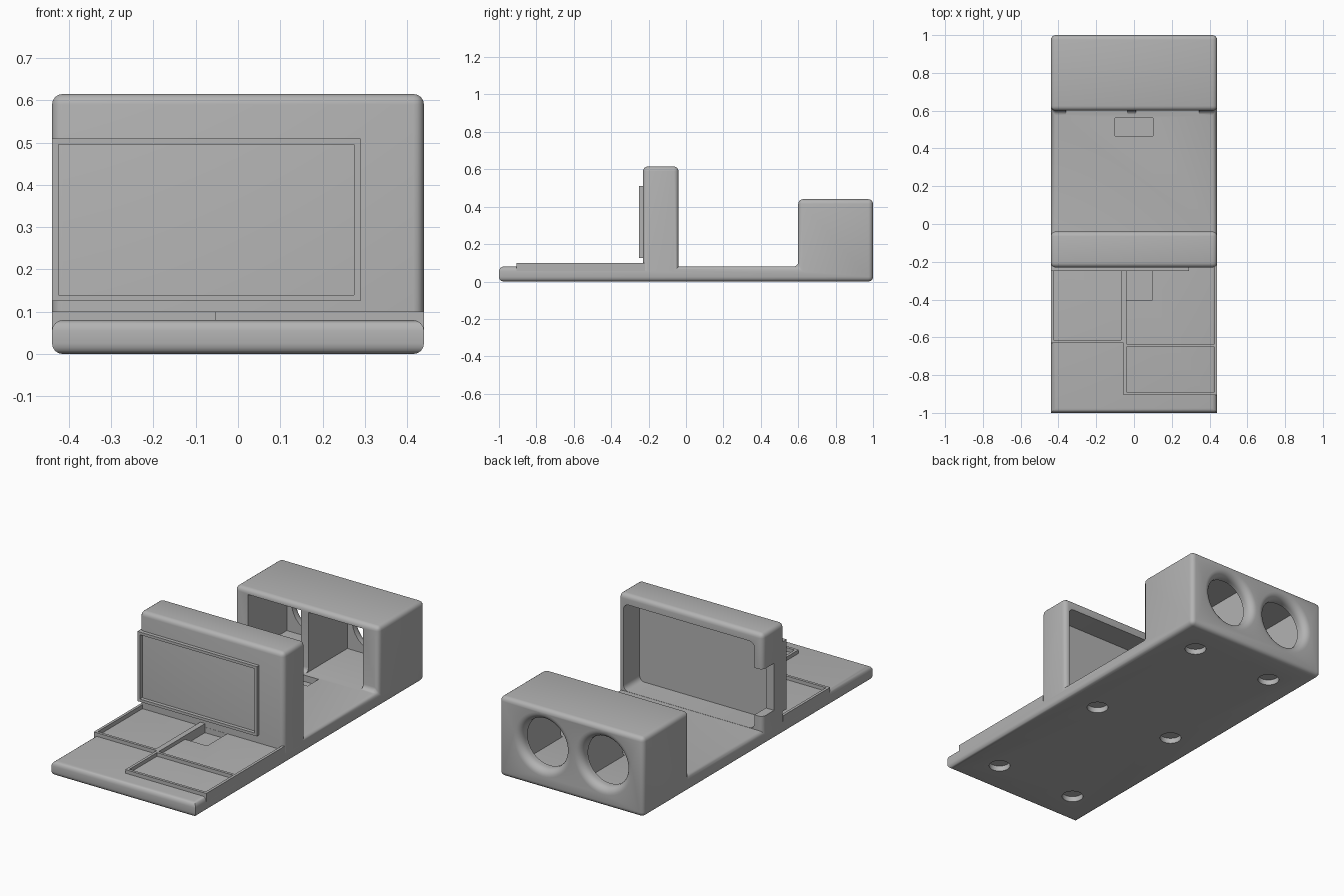
import bpy, bmesh, math
from mathutils import Vector

cube = bpy.data.objects.get("Cube")
if cube:
    bpy.data.objects.remove(cube, do_unlink=True)

grey = bpy.data.materials.new("plain_grey")
grey.use_nodes = True
grey.diffuse_color = (0.45, 0.45, 0.45, 1)
grey.node_tree.nodes["Principled BSDF"].inputs["Base Color"].default_value = (0.45, 0.45, 0.45, 1)


def make(name, bm):
    bmesh.ops.recalc_face_normals(bm, faces=bm.faces)
    me = bpy.data.meshes.new(name)
    bm.to_mesh(me)
    bm.free()
    me.materials.append(grey)
    ob = bpy.data.objects.new(name, me)
    bpy.context.scene.collection.objects.link(ob)
    return ob


def add_box(bm, x0, x1, y0, y1, z0, z1):
    vs = bmesh.ops.create_cube(bm, size=1)["verts"]
    for v in vs:
        v.co = Vector((x1 if v.co.x > 0 else x0, y1 if v.co.y > 0 else y0, z1 if v.co.z > 0 else z0))
    return vs


def box(name, *dims, round_y=0):
    bm = bmesh.new()
    add_box(bm, *dims)
    if round_y:
        edges = [e for e in bm.edges if abs(e.verts[0].co.y - e.verts[1].co.y) > 0.01]
        bmesh.ops.bevel(bm, geom=edges, offset=round_y, segments=4, affect='EDGES', profile=0.5)
    return make(name, bm)


def lathe_y(name, cx, cz, profile, n=48):
    # rings of (radius, y) swept around an axis along y
    bm = bmesh.new()
    rings = [[bm.verts.new((cx + r * math.cos(math.tau * i / n), y, cz + r * math.sin(math.tau * i / n)))
              for i in range(n)] for r, y in profile]
    for a, b in zip(rings, rings[1:]):
        for i in range(n):
            j = (i + 1) % n
            bm.faces.new((a[i], a[j], b[j], b[i]))
    bm.faces.new(rings[0])
    bm.faces.new(rings[-1])
    return make(name, bm)


# Body: side profile swept across the width, then rounded
W = 0.44
outline = [(-1, 0), (1, 0), (1, 0.44), (0.6, 0.44), (0.6, 0.08), (-0.04, 0.08),
           (-0.04, 0.615), (-0.23, 0.615), (-0.23, 0.08), (-1, 0.08)]
bm = bmesh.new()
face = bm.faces.new([bm.verts.new((-W, y, z)) for y, z in outline])
ext = bmesh.ops.extrude_face_region(bm, geom=[face])["geom"]
bmesh.ops.translate(bm, vec=(2 * W, 0, 0), verts=[g for g in ext if isinstance(g, bmesh.types.BMVert)])
bmesh.ops.recalc_face_normals(bm, faces=bm.faces)


def rounded(e):
    mid = (e.verts[0].co + e.verts[1].co) / 2
    front_corner = mid.y < -0.99 and abs(mid.x) > 0.1
    inner_corner = abs(mid.x) < 0.1 and abs(mid.z - 0.08) < 0.01 and -0.3 < mid.y < 0
    return not front_corner and not inner_corner


bmesh.ops.bevel(bm, geom=[e for e in bm.edges if rounded(e)], offset=0.025,
                segments=4, affect='EDGES', profile=0.5, clamp_overlap=True)
body = make("body", bm)

# Cutters: display cavity, side notch, two chambers, floor slots
cutters = [
    box("cavity_cutter", -0.39, 0.41, -0.18, 0.02, 0.081, 0.56, round_y=0.03),
    box("notch_cutter", -0.5, -0.36, -0.14, 0.02, 0.16, 0.42, round_y=0.015),
    box("right_chamber_cutter", -0.36, -0.035, 0.5, 0.94, 0.081, 0.41),
    box("left_chamber_cutter", 0.01, 0.345, 0.5, 0.94, 0.081, 0.41),
    box("rear_slot_cutter", -0.1, 0.1, 0.465, 0.56, 0.045, 0.15),
    box("front_slot_cutter", -0.04, 0.095, -0.405, -0.231, 0.05, 0.12),
]

# Flared round ports in the back wall
R, F = 0.135, 0.04
flare = [(R, 0.9)] + [(R + F * (1 - math.cos(t * math.pi / 12)), 1 - F + F * math.sin(t * math.pi / 12))
                      for t in range(7)] + [(R + F, 1.05)]
for x in (-0.195, 0.175):
    cutters.append(lathe_y("port_cutter", x, 0.24, flare))

# Blind round holes underneath
for x in (-0.25, 0.25):
    for y in (-0.8, 0, 0.8):
        bm = bmesh.new()
        bmesh.ops.create_cone(bm, cap_ends=True, segments=32, radius1=0.055, radius2=0.055, depth=0.06)
        bmesh.ops.translate(bm, vec=(x, y, 0), verts=bm.verts)
        cutters.append(make("foot_hole_cutter", bm))

for c in cutters:
    mod = body.modifiers.new("cut", 'BOOLEAN')
    mod.operation = 'DIFFERENCE'
    mod.solver = 'EXACT'
    mod.object = c
    c.hide_render = True

# Bake the cuts, drop the cutters
bpy.context.view_layer.update()
deps = bpy.context.evaluated_depsgraph_get()
baked = bpy.data.meshes.new_from_object(body.evaluated_get(deps))
body.modifiers.clear()
body.data = baked
for c in cutters:
    bpy.data.objects.remove(c, do_unlink=True)
bpy.ops.object.select_all(action='DESELECT')
body.select_set(True)
bpy.context.view_layer.objects.active = body
bpy.ops.object.shade_smooth_by_angle(angle=math.radians(32))

# Low tray rails on the front deck
T = 0.015


def rails(name, x0, x1, y0, y1):
    bm = bmesh.new()
    add_box(bm, x0, x1, y0, y0 + T, 0.05, 0.1)
    add_box(bm, x0, x0 + T, y0 + T, y1, 0.05, 0.1)
    add_box(bm, x1 - T, x1, y0 + T, y1, 0.05, 0.1)
    make(name, bm)


rails("right_tray_rails", -W, -0.055, -0.63, -0.22)
rails("left_tray_rails", -0.055, W, -0.65, -0.22)
rails("front_tray_rails", -0.055, W, -0.905, -0.65)

# Raised frame on the front of the upright
bm = bmesh.new()
for z in (0.125, 0.51 - T):
    add_box(bm, -W, 0.29, -0.25, -0.21, z, z + T)
for x in (-W, 0.29 - T):
    add_box(bm, x, x + T, -0.25, -0.21, 0.125 + T, 0.51 - T)
make("screen_frame", bm)
